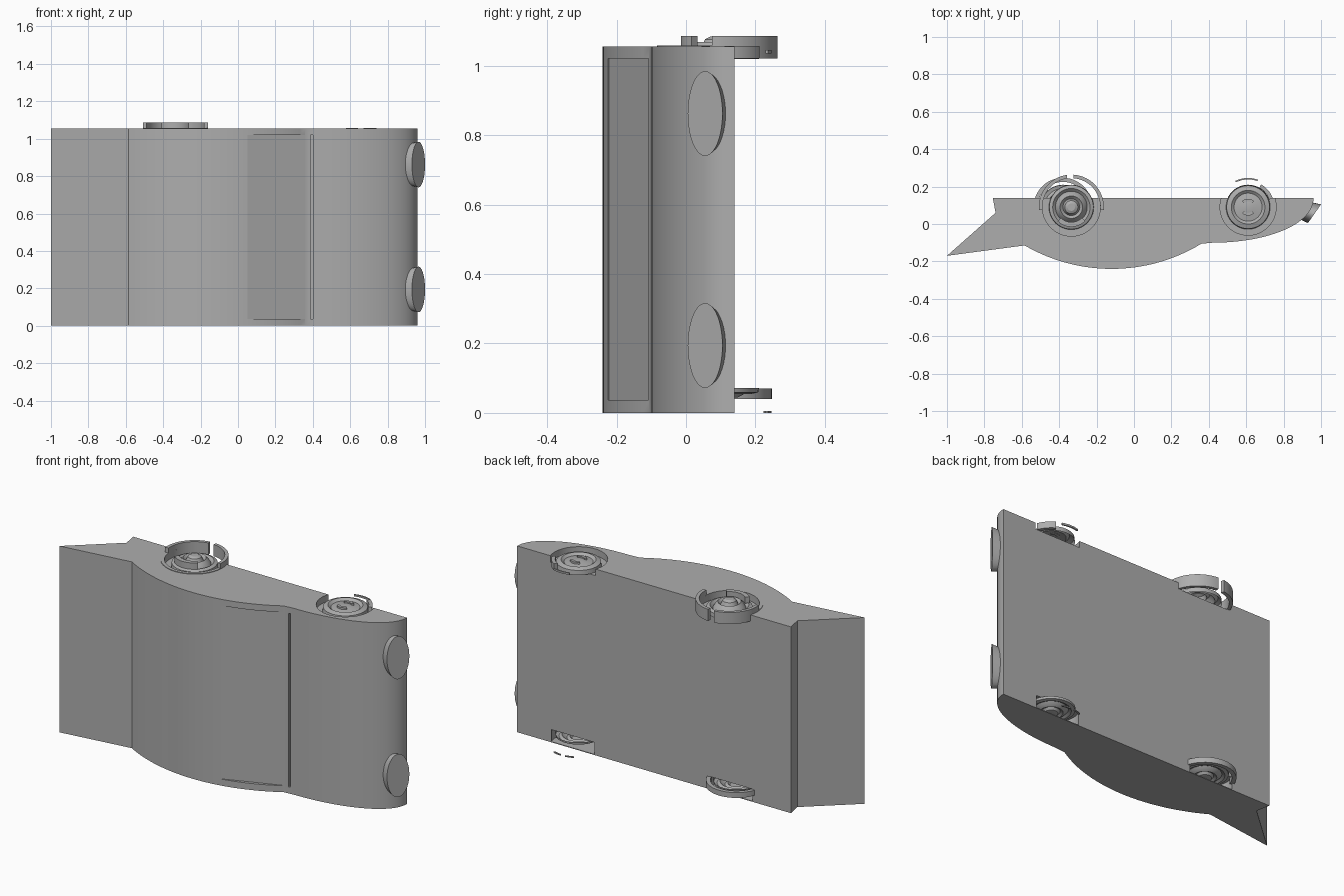
import bpy, bmesh, math
from mathutils import Vector

if "Cube" in bpy.data.objects:
    bpy.data.objects.remove(bpy.data.objects["Cube"])

grey = bpy.data.materials.new("plain grey")
grey.diffuse_color = (0.42, 0.42, 0.42, 1)
grey.use_nodes = True
grey.node_tree.nodes["Principled BSDF"].inputs["Base Color"].default_value = grey.diffuse_color


def finish(name, bm, smooth=True):
    bmesh.ops.recalc_face_normals(bm, faces=bm.faces)
    me = bpy.data.meshes.new(name)
    bm.to_mesh(me)
    bm.free()
    ob = bpy.data.objects.new(name, me)
    bpy.context.collection.objects.link(ob)
    me.materials.append(grey)
    if smooth:
        bpy.ops.object.select_all(action='DESELECT')
        ob.select_set(True)
        bpy.context.view_layer.objects.active = ob
        bpy.ops.object.shade_smooth_by_angle(angle=math.radians(25))
    return ob


def prism(name, pts, z0, z1, smooth=True):
    """Extrude an outline in the xy plane from z0 to z1."""
    bm = bmesh.new()
    lo = [bm.verts.new((x, y, z0)) for x, y in pts]
    hi = [bm.verts.new((x, y, z1)) for x, y in pts]
    bm.faces.new(lo)
    bm.faces.new(hi)
    n = len(pts)
    for i in range(n):
        j = (i + 1) % n
        bm.faces.new((lo[i], lo[j], hi[j], hi[i]))
    return finish(name, bm, smooth)


def circle(cx, cy, r, a0=0, a1=360, n=48):
    return [(cx + r * math.cos(math.radians(a0 + (a1 - a0) * i / n)),
             cy + r * math.sin(math.radians(a0 + (a1 - a0) * i / n)))
            for i in range(n + (a1 - a0 < 360))]


def arc_block(name, cx, cy, r0, r1, z0, z1, a0, a1):
    pts = circle(cx, cy, r1, a0, a1, 20) + circle(cx, cy, r0, a0, a1, 20)[::-1]
    return prism(name, pts, z0, z1)


def lathe(name, cx, cy, base, side, profile, n=40):
    """Spin an (r, height) profile; side is the outward z direction."""
    bm = bmesh.new()
    rings = []
    for r, h in profile:
        z = base + side * h
        if r == 0:
            rings.append([bm.verts.new((cx, cy, z))] * n)
        else:
            rings.append([bm.verts.new((x, y, z)) for x, y in circle(cx, cy, r, n=n)])
    for a, b in zip(rings, rings[1:]):
        for i in range(n):
            j = (i + 1) % n
            vs = list(dict.fromkeys((a[i], a[j], b[j], b[i])))
            bm.faces.new(vs)
    return finish(name, bm)


# Body: one side profile extruded across the full width
H = 1.055
roof = []
for i in range(33):
    x = -0.585 + 0.945 * i / 32
    roof.append((x, 0.684 - math.sqrt(0.924 ** 2 - (x + 0.12) ** 2)))
hood = []
for i in range(1, 25):
    a = math.pi / 2 * i / 24
    hood.append((0.42 + 0.54 * math.sin(a), 0.14 - 0.24 * math.cos(a) ** 0.95))
outline = [(-1, -0.17)] + roof + [(0.42, -0.1)] + hood + [(-0.755, 0.14), (-0.74, 0.06)]
body = prism("body", outline, 0, H, False)

# Cutters: flat windscreen, cowl groove and four wheel wells
RX, FX, WY = -0.335, 0.61, 0.09
cutters = [
    prism("windscreen_cutter", [(0.05, -0.222), (0.357, -0.104), (0.357, -0.3), (0.05, -0.3)],
          0.037, 1.02, False),
    prism("cowl_cutter", [(0.388, -0.12), (0.4, -0.12), (0.4, -0.088), (0.388, -0.088)],
          0.037, 1.02, False)]
for x, r, label in ((RX, 0.155, "rear"), (FX, 0.15, "front")):
    cutters.append(prism(label + "_upper_well_cutter", circle(x, WY, r), 1.018, 1.2, False))
for x, r, label in ((RX - 0.045, 0.145, "rear"), (FX, 0.145, "front")):
    cutters.append(prism(label + "_lower_well_cutter", circle(x, WY, r), 0.004, 0.072, False))
for c in cutters:
    c.hide_render = True
    m = body.modifiers.new("cut", 'BOOLEAN')
    m.operation = 'DIFFERENCE'
    m.solver = 'EXACT'
    m.object = c
bpy.ops.object.select_all(action='DESELECT')
body.select_set(True)
bpy.context.view_layer.objects.active = body
for m in list(body.modifiers):
    bpy.ops.object.modifier_apply(modifier=m.name)
bpy.ops.object.shade_smooth_by_angle(angle=math.radians(25))
for c in cutters:
    bpy.data.objects.remove(c)

# Headlamps: slanted oval discs
for z in (0.862, 0.194):
    bm = bmesh.new()
    n = 40
    loops = []
    for cx, cy, s in ((0.925, 0.068, 0.92), (0.965, 0.055, 1.0)):
        loops.append([bm.verts.new((cx + 0.035 * s * math.cos(2 * math.pi * i / n),
                                    cy + 0.05 * s * math.cos(2 * math.pi * i / n),
                                    z + 0.122 * s * math.sin(2 * math.pi * i / n)))
                      for i in range(n)])
    for loop in loops:
        bm.faces.new(loop)
    for i in range(n):
        j = (i + 1) % n
        bm.faces.new((loops[0][i], loops[0][j], loops[1][j], loops[1][i]))
    finish("headlamp", bm)

# Upper rear wheel: partial tyre wall, dished rim and stepped hub
for a0, a1 in ((-5, 86), (98, 185)):
    arc_block("upper_rear_tyre", RX, WY, 0.155, 0.174, 1.02, 1.086, a0, a1)
HUB = [(0.12, 0.0), (0.118, 0.012), (0.1, 0.016), (0.085, 0.008), (0.075, 0.018),
       (0.06, 0.026), (0.045, 0.018), (0.035, 0.03), (0.02, 0.034), (0, 0.034)]
lathe("upper_rear_hub", RX, WY, 1.019, 1, [(r, h * 1.9) for r, h in HUB])
arc_block("upper_rear_rim", RX, WY, 0.08, 0.105, 1.05, 1.086, 225, 315)
arc_block("upper_rear_lip", RX, WY, 0.155, 0.174, 1.05, 1.058, 185, 355)

# Upper front wheel: sunken hub with leftover tyre slivers
lathe("upper_front_hub", FX, WY, 1.019, 1,
      [(0.118, 0), (0.115, 0.025), (0.09, 0.034), (0.075, 0.022), (0.03, 0.03), (0, 0.034)])
for s in (-1, 1):
    arc_block("upper_front_slot", FX, WY, 0.03, 0.045, 1.045, 1.057, 90 * s - 45, 90 * s + 45)
arc_block("upper_front_tyre", FX, WY, 0.12, 0.14, 1.02, 1.056, 20, 60)
arc_block("upper_front_sliver", FX, WY, 0.148, 0.156, 1.035, 1.045, 70, 108)

# Lower wheels: tyre wall and hub inside the wells
arc_block("lower_rear_tyre", RX - 0.045, WY, 0.135, 0.157, 0.04, 0.07, 15, 165)
lathe("lower_rear_hub", RX - 0.045, WY, 0.07, -1, HUB)
lathe("lower_front_hub", FX, WY, 0.071, -1, HUB)
for a in (70, 98):
    arc_block("lower_front_sliver", FX, WY, 0.148, 0.156, 0.0, 0.006, a, a + 18)
